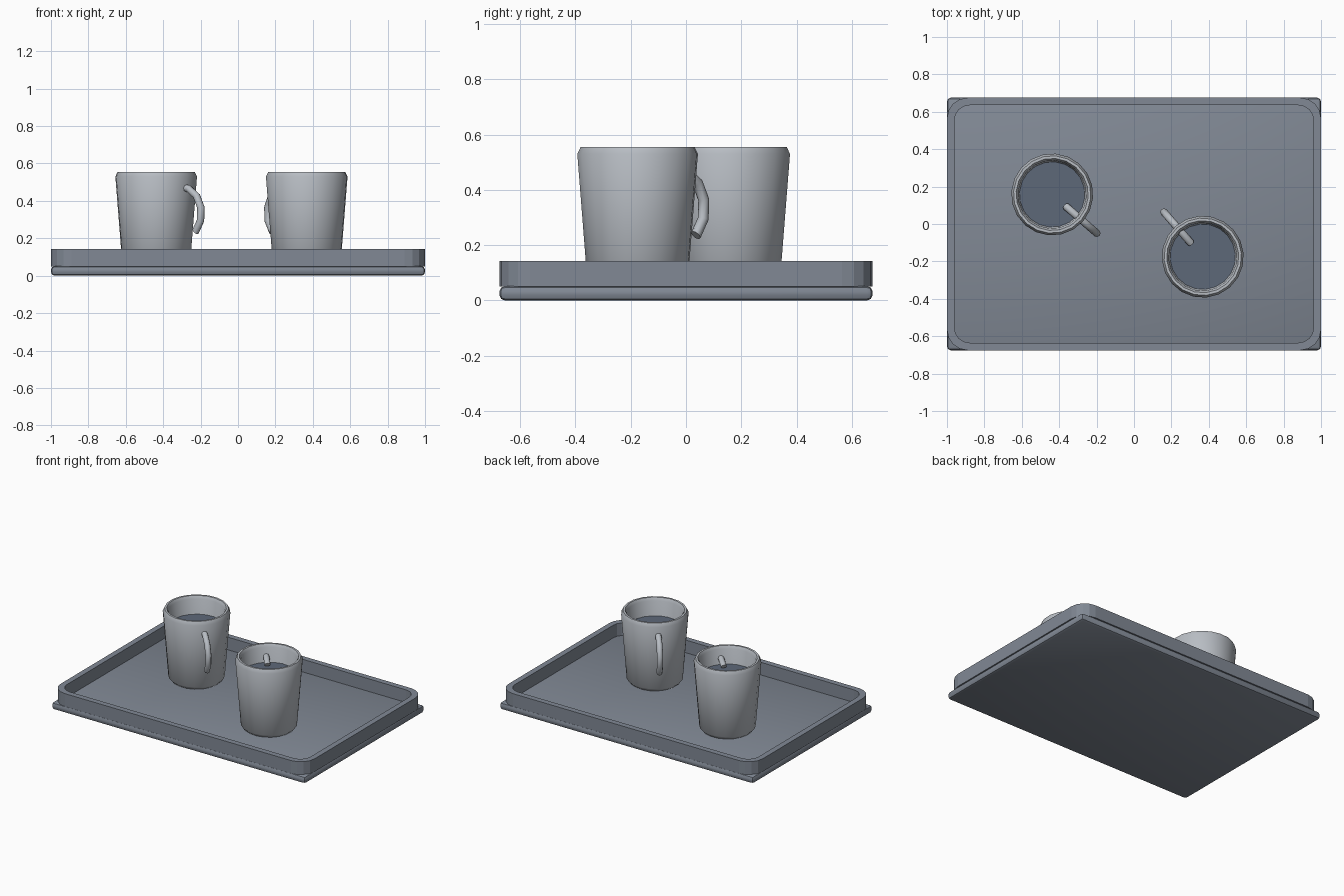
import bpy, bmesh, math
from mathutils import Vector, Matrix

if "Cube" in bpy.data.objects:
    bpy.data.objects.remove(bpy.data.objects["Cube"])


def make_object(name, bm, color, smooth=None):
    bmesh.ops.recalc_face_normals(bm, faces=bm.faces)
    me = bpy.data.meshes.new(name)
    bm.to_mesh(me)
    bm.free()
    ob = bpy.data.objects.new(name, me)
    bpy.context.collection.objects.link(ob)
    me.materials.append(color)
    if smooth:
        bpy.ops.object.select_all(action='DESELECT')
        ob.select_set(True)
        bpy.context.view_layer.objects.active = ob
        bpy.ops.object.shade_smooth_by_angle(angle=math.radians(smooth))
    return ob


def material(name, rgb):
    m = bpy.data.materials.new(name)
    m.diffuse_color = (*rgb, 1)
    m.use_nodes = True
    m.node_tree.nodes["Principled BSDF"].inputs["Base Color"].default_value = m.diffuse_color
    return m


tray_mat = material("tray_slate", (0.22, 0.25, 0.30))
mug_mat = material("mug_grey", (0.48, 0.51, 0.55))
drink_mat = material("drink_dark", (0.11, 0.14, 0.19))


def bridge(bm, rings, closed=False):
    pairs = list(zip(rings, rings[1:])) + ([(rings[-1], rings[0])] if closed else [])
    for a, b in pairs:
        n = len(a)
        for i in range(n):
            j = (i + 1) % n
            bm.faces.new((a[i], a[j], b[j], b[i]))


def rounded_rect(hx, hy, r, z, steps=4):
    pts = []
    for k, (sx, sy) in enumerate([(1, 1), (-1, 1), (-1, -1), (1, -1)]):
        for i in range(steps + 1):
            a = math.pi / 2 * (k + i / steps)
            pts.append((sx * (hx - r) + r * math.cos(a), sy * (hy - r) + r * math.sin(a), z))
    return pts


# Tray base slab with softened edges
bm = bmesh.new()
bmesh.ops.create_cube(bm, size=1, matrix=Matrix.Translation((0, 0, 0.026)) @ Matrix.Diagonal((2, 1.35, 0.052, 1)))
bmesh.ops.bevel(bm, geom=bm.edges[:], offset=0.02, segments=2, profile=0.5, affect='EDGES')
make_object("tray_base", bm, tray_mat, 35)

# Raised rim around the tray
bm = bmesh.new()
loops = [rounded_rect(1, 0.675, 0.11, 0.05), rounded_rect(1, 0.675, 0.11, 0.142),
         rounded_rect(0.96, 0.635, 0.08, 0.142), rounded_rect(0.96, 0.635, 0.08, 0.05)]
bridge(bm, [[bm.verts.new(p) for p in loop] for loop in loops], closed=True)
make_object("tray_rim", bm, tray_mat)

# Mug body profile as (radius, height)
SIDES = 20
PROFILE = [(0.163, 0.052), (0.183, 0.075), (0.219, 0.53), (0.207, 0.555),
           (0.193, 0.555), (0.182, 0.535), (0.152, 0.085)]


def circle(bm, r, z):
    return [bm.verts.new((r * math.cos(a), r * math.sin(a), z))
            for a in (2 * math.pi * i / SIDES for i in range(SIDES))]


def add_mug(tag, x, y, angle):
    place = Matrix.Translation((x, y, 0)) @ Matrix.Rotation(math.radians(angle), 4, 'Z')
    # Hollow body
    bm = bmesh.new()
    rings = [circle(bm, r, z) for r, z in PROFILE]
    bridge(bm, rings)
    bm.faces.new(rings[0])
    bm.faces.new(rings[-1])
    body = make_object(f"mug_body_{tag}", bm, mug_mat, 50)
    # Drink surface
    bm = bmesh.new()
    rings = [circle(bm, 0.173, 0.415), circle(bm, 0.176, 0.43)]
    bridge(bm, rings)
    for ring in rings:
        bm.faces.new(ring)
    drink = make_object(f"drink_{tag}", bm, drink_mat)
    # Curved handle, its upper end running through the wall
    bm = bmesh.new()
    rings = []
    for i in range(7):
        a = math.radians(-45 + 171 * i / 6)
        out = Vector((math.cos(a), 0, math.sin(a)))
        centre = Vector((0.18, 0, 0.335)) + out * 0.14
        rings.append([bm.verts.new(centre + 0.02 * (out * math.cos(t) + Vector((0, 1, 0)) * math.sin(t)))
                      for t in (math.pi / 4 * k for k in range(8))])
    bridge(bm, rings)
    bm.faces.new(rings[0])
    bm.faces.new(rings[-1])
    handle = make_object(f"mug_handle_{tag}", bm, mug_mat, 50)
    for ob in (body, drink, handle):
        ob.matrix_world = place


add_mug("left", -0.4375, 0.158, -41)
add_mug("right", 0.3675, -0.175, 131)
